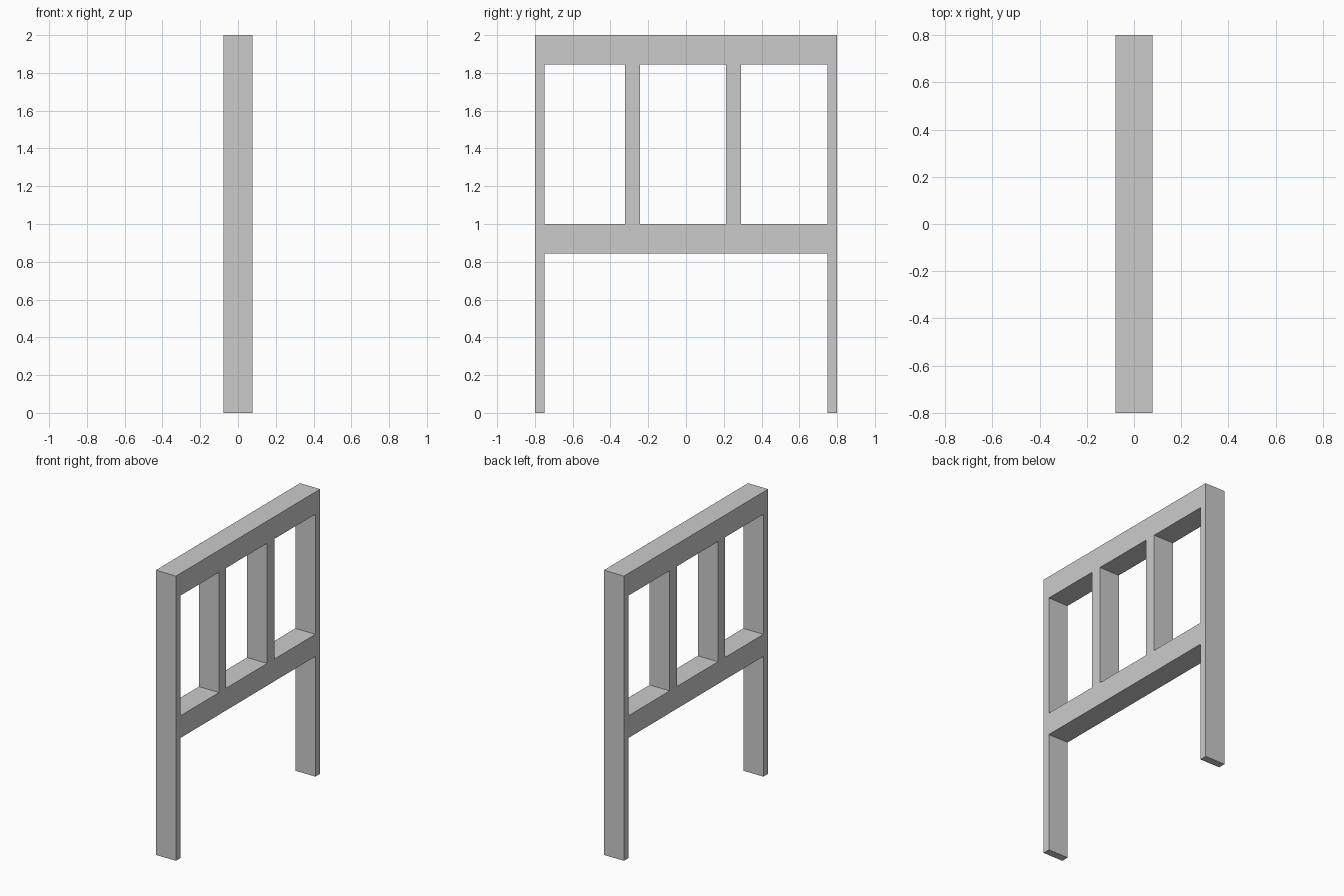
import bpy
import bmesh
from mathutils import Matrix, Vector

if "Cube" in bpy.data.objects:
    bpy.data.objects.remove(bpy.data.objects["Cube"])

DEPTH = 0.156        # common thickness along x
HALF = 0.80          # half of the overall width
POST = 0.052         # side post width
RAIL = 0.156         # rail height
TOP, MID = 2.0, 1.0  # upper faces of the two rails


def box(name, y0, y1, z0, z1):
    """Flush box spanning the full depth of the frame."""
    size = Vector((DEPTH, y1 - y0, z1 - z0))
    centre = Vector((0, (y0 + y1) / 2, (z0 + z1) / 2))
    bm = bmesh.new()
    bmesh.ops.create_cube(bm, size=1,
                          matrix=Matrix.Translation(centre) @ Matrix.Diagonal(size).to_4x4())
    mesh = bpy.data.meshes.new(name)
    bm.to_mesh(mesh)
    bm.free()
    obj = bpy.data.objects.new(name, mesh)
    bpy.context.collection.objects.link(obj)
    return obj


# Full-height side posts
inner = HALF - POST
box("left_post", -HALF, -inner, 0, TOP)
box("right_post", inner, HALF, 0, TOP)

# Horizontal rails between the posts
for name, z in (("top_rail", TOP), ("middle_rail", MID)):
    box(name, -inner, inner, z - RAIL, z)

# Upright slats between the rails
for name, y in (("left_slat", -0.283), ("right_slat", 0.252)):
    box(name, y - 0.04, y + 0.04, MID, TOP - RAIL)
